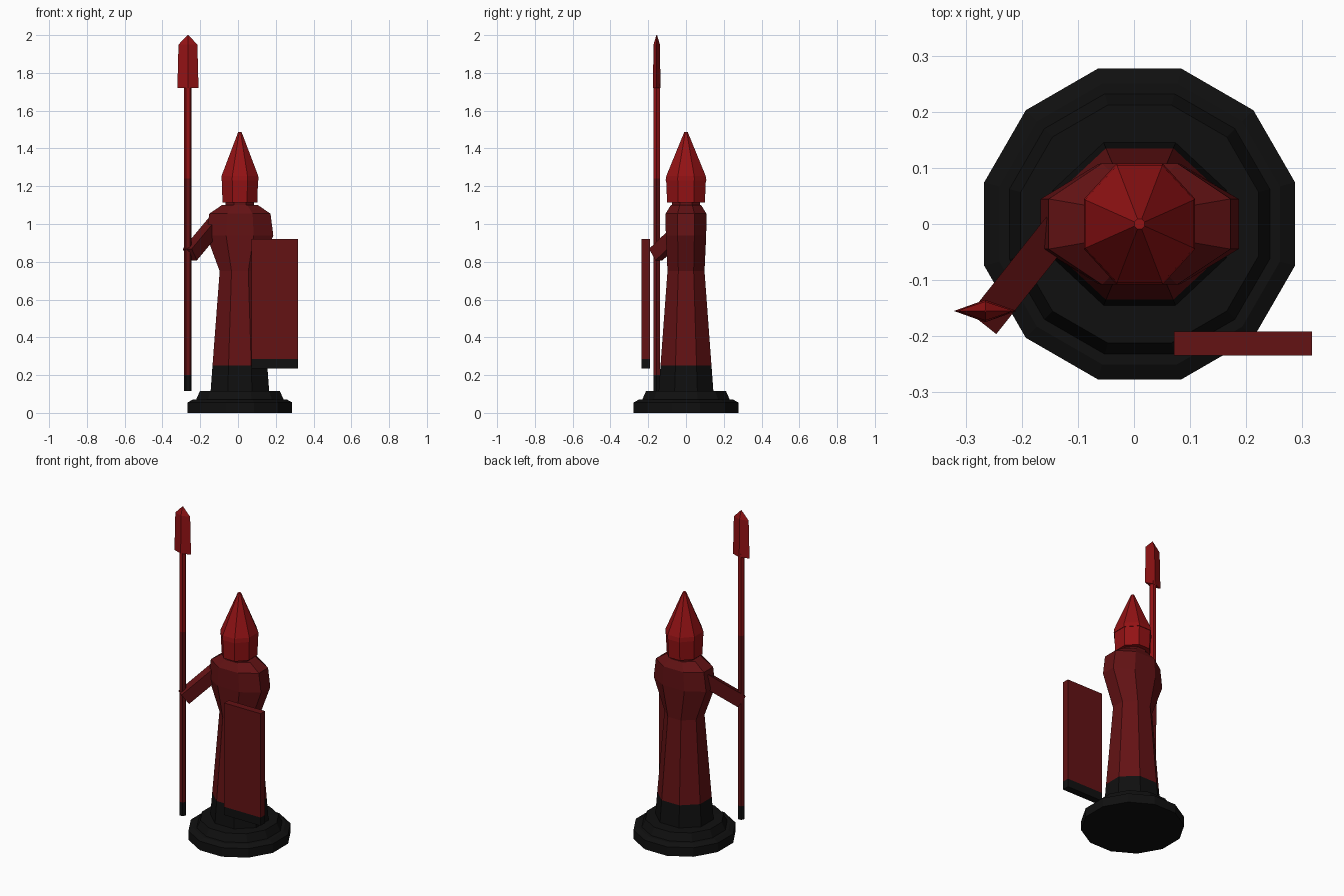
import bpy, bmesh, math
from mathutils import Vector, Matrix

cube = bpy.data.objects.get("Cube")
if cube:
    bpy.data.objects.remove(cube)


def material(name, rgb):
    m = bpy.data.materials.new(name)
    m.use_nodes = True
    m.diffuse_color = (*rgb, 1)
    m.node_tree.nodes["Principled BSDF"].inputs["Base Color"].default_value = (*rgb, 1)
    return m


BLACK = material("black", (0.005, 0.005, 0.005))
DARK = material("dark red", (0.125, 0.006, 0.007))
BRIGHT = material("bright red", (0.29, 0.006, 0.007))


def finish(name, bm, mats, cuts=()):
    """Make the object; each cut height starts the next material."""
    bmesh.ops.recalc_face_normals(bm, faces=bm.faces[:])
    for f in bm.faces:
        f.material_index = sum(f.calc_center_median().z > c for c in cuts)
    mesh = bpy.data.meshes.new(name)
    bm.to_mesh(mesh)
    bm.free()
    for m in mats:
        mesh.materials.append(m)
    obj = bpy.data.objects.new(name, mesh)
    bpy.context.collection.objects.link(obj)
    return obj


def loft(name, rings, sides, centre, mats, cuts=(), flat_front=True):
    """Stack polygon rings given as (z, half width, half depth)."""
    bm = bmesh.new()
    turn = 0.5 if flat_front else 0
    grow = 1 / math.cos(math.pi / sides) if flat_front else 1
    loops = []
    for z, w, d in rings:
        angles = [(i + turn) * math.tau / sides for i in range(sides)]
        loops.append([bm.verts.new((centre[0] + w * grow * math.cos(a),
                                    centre[1] + d * grow * math.sin(a), z)) for a in angles])
    for low, high in zip(loops, loops[1:]):
        for i in range(sides):
            j = (i + 1) % sides
            bm.faces.new((low[i], low[j], high[j], high[i]))
    bm.faces.new(loops[0])
    bm.faces.new(loops[-1])
    return finish(name, bm, mats, cuts)


AXIS = (0.01, 0.0)
HAND = (-0.265, -0.155)

# Stepped round plinth
steps = [(0, 0.277), (0.055, 0.277), (0.07, 0.25), (0.07, 0.232), (0.115, 0.212), (0.117, 0.13)]
loft("plinth", [(z, r, r) for z, r in steps], 12, AXIS, [BLACK])

# Robe with waist and shoulders
loft("robe", [(0.115, 0.155, 0.145), (0.25, 0.145, 0.135), (0.75, 0.107, 0.098),
              (0.94, 0.177, 0.107), (1.055, 0.162, 0.108), (1.10, 0.095, 0.08)],
     8, AXIS, [BLACK, DARK], [0.25])

# Neck, head and pointed helmet
loft("neck", [(1.08, 0.075, 0.075), (1.12, 0.075, 0.075)], 8, AXIS, [DARK])
loft("head", [(1.115, 0.092, 0.1), (1.23, 0.096, 0.105)], 8, AXIS, [BRIGHT])
loft("helmet", [(1.23, 0.099, 0.108), (1.255, 0.097, 0.104), (1.487, 0.009, 0.009)],
     8, AXIS, [BRIGHT])

# Spear shaft and blade
loft("spear_shaft", [(z, 0.02, 0.02) for z in (0.117, 0.2, 1.24, 1.74)], 6, HAND,
     [BLACK, DARK, BRIGHT], [0.2, 1.24], flat_front=False)
loft("spear_blade", [(1.72, 0.056, 0.02), (1.95, 0.05, 0.017), (2.0, 0.002, 0.002)],
     4, HAND, [BRIGHT], flat_front=False)


def box(bm, matrix, size):
    bmesh.ops.create_cube(bm, size=1, matrix=matrix @ Matrix.Diagonal((*size, 1)))


# Right arm reaching to the spear
start, end = Vector((-0.12, 0.01, 1.0)), Vector((-0.255, -0.16, 0.838))
along = (end - start).normalized()
side = along.cross(Vector((0, 0, 1))).normalized()
up = side.cross(along)
frame = Matrix((side, along, up)).transposed().to_4x4()
bm = bmesh.new()
box(bm, Matrix.Translation((start + end) / 2) @ frame, (0.06, (end - start).length, 0.075))
finish("right_arm", bm, [DARK])

# Shield with a black lower strip
bm = bmesh.new()
box(bm, Matrix.Translation((0.194, -0.213, 0.577)), (0.246, 0.043, 0.685))
bmesh.ops.bisect_plane(bm, geom=bm.verts[:] + bm.edges[:] + bm.faces[:],
                       plane_co=(0, 0, 0.285), plane_no=(0, 0, 1))
finish("shield", bm, [BLACK, DARK], [0.285])
